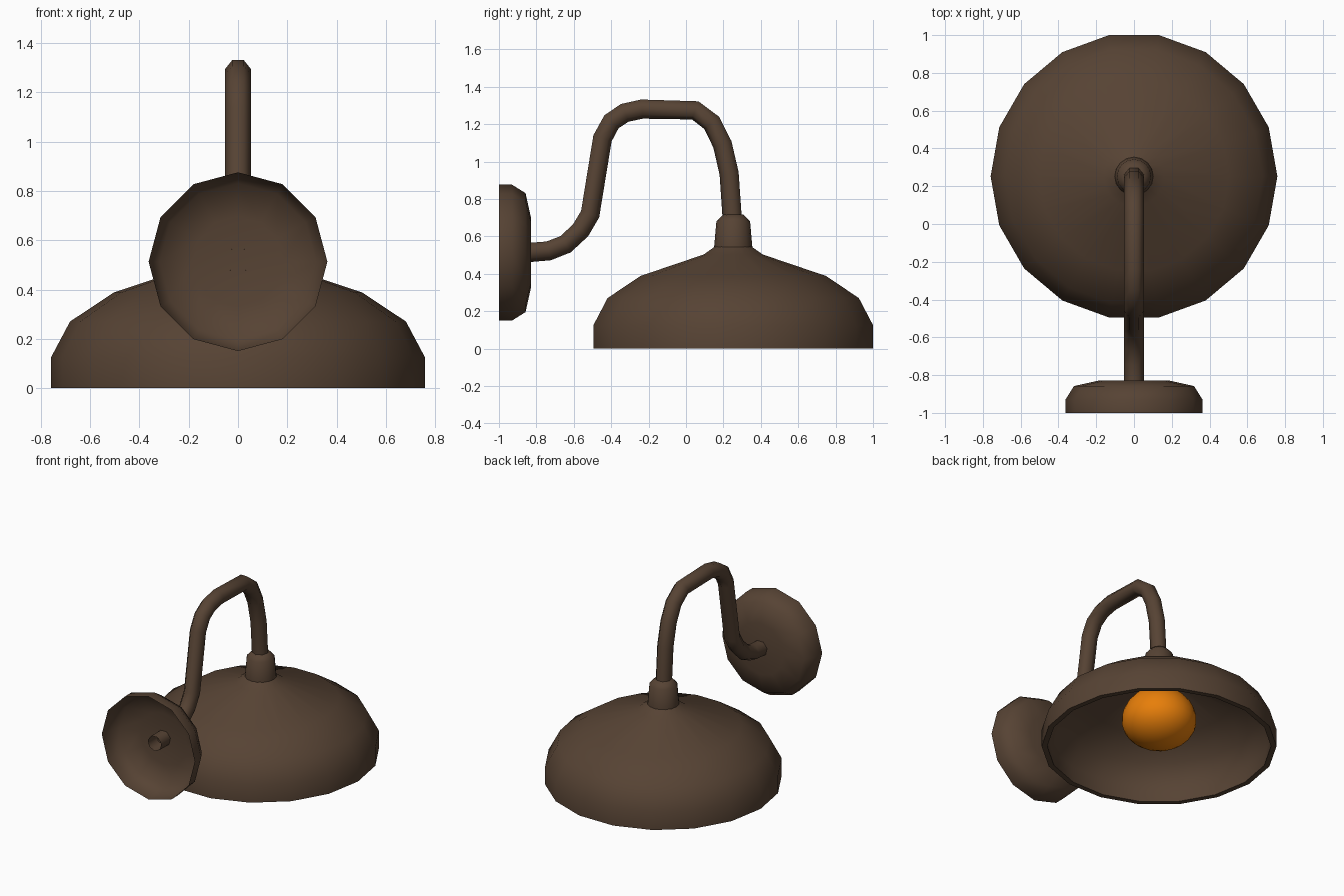
import bpy, bmesh, math
from mathutils import Vector, Matrix

cube = bpy.data.objects.get("Cube")
if cube:
    bpy.data.objects.remove(cube, do_unlink=True)


def material(name, rgb):
    m = bpy.data.materials.new(name)
    m.use_nodes = True
    m.diffuse_color = (*rgb, 1)
    m.node_tree.nodes["Principled BSDF"].inputs["Base Color"].default_value = (*rgb, 1)
    return m


bronze = material("dark bronze", (0.094, 0.056, 0.034))
amber = material("amber glass", (0.80, 0.21, 0.003))


def make_object(name, rings, mat, flip=False):
    """Skin a list of point rings; a ring of one point closes to a tip."""
    bm = bmesh.new()
    loops = [[bm.verts.new(p) for p in ring] for ring in rings]
    for a, b in zip(loops, loops[1:]):
        n = max(len(a), len(b))
        for i in range(n):
            j = (i + 1) % n
            if len(a) == 1:
                bm.faces.new((a[0], b[j], b[i]))
            elif len(b) == 1:
                bm.faces.new((a[i], a[j], b[0]))
            else:
                bm.faces.new((a[i], a[j], b[j], b[i]))
    if flip:
        bmesh.ops.reverse_faces(bm, faces=bm.faces)
    mesh = bpy.data.meshes.new(name)
    bm.to_mesh(mesh)
    bm.free()
    mesh.materials.append(mat)
    obj = bpy.data.objects.new(name, mesh)
    bpy.context.collection.objects.link(obj)
    bpy.ops.object.select_all(action='DESELECT')
    obj.select_set(True)
    bpy.context.view_layer.objects.active = obj
    bpy.ops.object.shade_smooth_by_angle(angle=math.radians(60))
    return obj


def lathe(name, profile, sides, place, mat):
    """Revolve (radius, height) pairs about z, then place the result."""
    rings = []
    for r, h in profile:
        steps = [2 * math.pi * k / sides for k in range(sides)] if r else [0]
        rings.append([place @ Vector((r * math.cos(t), r * math.sin(t), h)) for t in steps])
    return make_object(name, rings, mat)


lamp_axis = Matrix.Translation((0, 0.2525, 0))

# Shade: inner skin, rim and outer skin, open under the socket
lathe("shade", [(0.10, 0.525), (0.155, 0.485), (0.495, 0.372), (0.667, 0.258),
                (0.737, 0.12), (0.723, 0), (0.759, 0), (0.759, 0.125), (0.682, 0.27),
                (0.504, 0.388), (0.16, 0.503), (0.10, 0.545)],
      18, lamp_axis, bronze)

# Socket collar between shade and arm
lathe("socket", [(0, 0.52), (0.102, 0.52), (0.102, 0.545), (0.09, 0.68),
                 (0.055, 0.716), (0, 0.716)],
      16, lamp_axis, bronze)

# Bulb: flattened globe below, tapering into a neck above
globe = []
for k in range(13):
    t = math.pi * k / 15
    height = 0.18 if k < 8 else 0.22
    globe.append((0.242 * math.sin(t), 0.19 - height * math.cos(t)))
lathe("bulb", globe + [(0.09, 0.52), (0, 0.52)], 24, lamp_axis, amber)

# Wall mount: open dish facing the wall
wall_axis = Matrix.Translation((0, -1, 0.513)) @ Matrix.Rotation(-math.pi / 2, 4, 'X')
lathe("wall_mount", [(0.363, 0), (0.363, 0.07), (0.318, 0.142), (0.183, 0.172), (0, 0.172)],
      12, wall_axis, bronze)

# Gooseneck arm: seven-sided tube swept along a path of (y, z) points
path = [(-0.93, 0.517), (-0.83, 0.517), (-0.735, 0.525), (-0.645, 0.56), (-0.565, 0.635),
        (-0.515, 0.72), (-0.449, 1.125), (-0.4, 1.215), (-0.328, 1.263), (-0.235, 1.283),
        (0.05, 1.276), (0.14, 1.208), (0.197, 1.093), (0.233, 0.937), (0.25, 0.69)]
points = [Vector((0, y, z)) for y, z in path]
rings = []
for i, p in enumerate(points):
    before = (p - points[max(i - 1, 0)]).normalized()
    after = (points[min(i + 1, len(points) - 1)] - p).normalized()
    tangent = (before + after).normalized()
    normal = Vector((1, 0, 0)).cross(tangent)
    ring = []
    for k in range(7):
        t = math.pi + 2 * math.pi * k / 7
        ring.append(p + 0.054 * (Vector((math.sin(t), 0, 0)) + normal * math.cos(t)))
    rings.append(ring)
make_object("arm", rings, bronze, flip=True)
